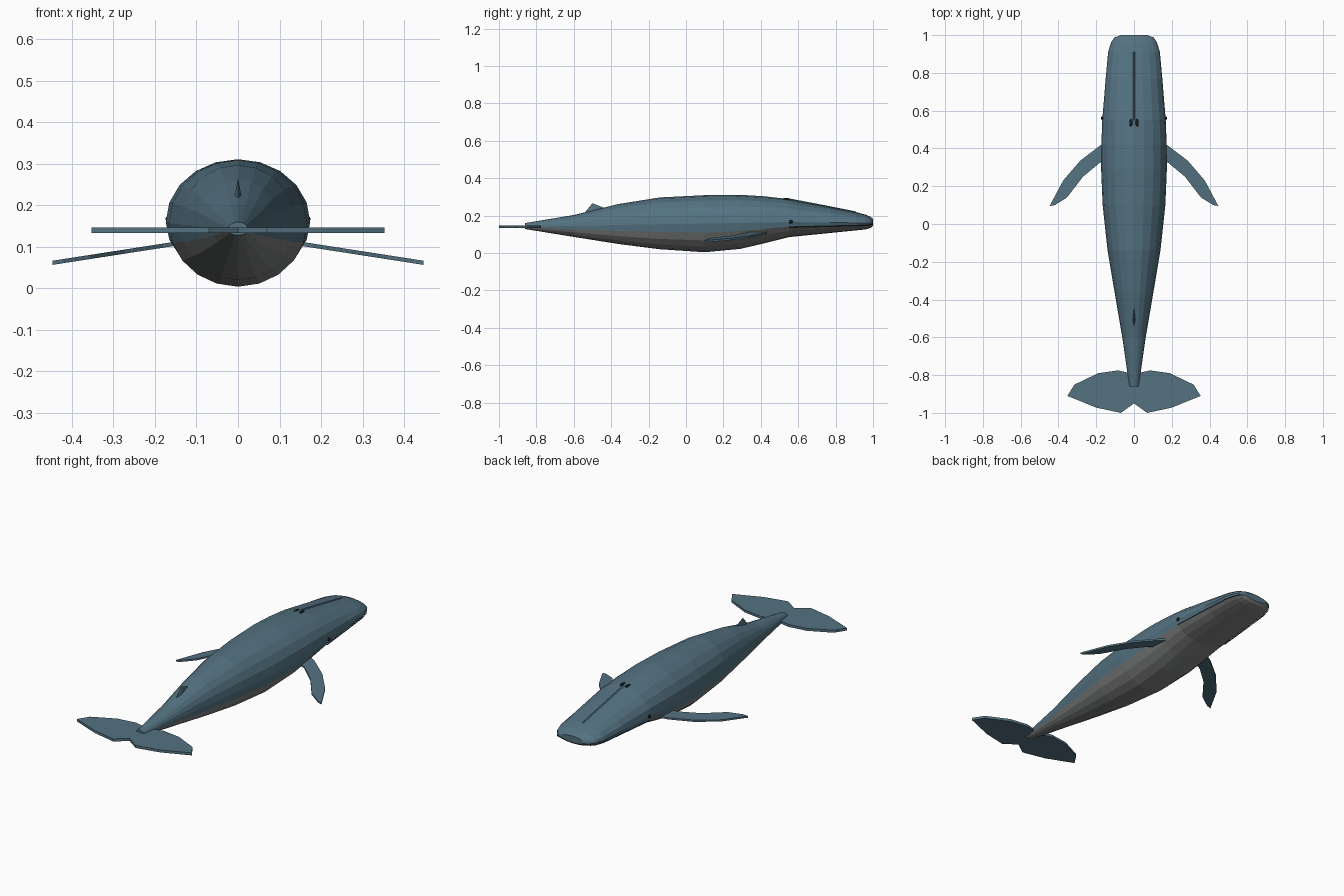
import bpy, bmesh
from math import sin, cos, pi
from mathutils import Vector

cube = bpy.data.objects.get("Cube")
if cube:
    bpy.data.objects.remove(cube)

SIDES = 20


def material(name, rgb):
    mat = bpy.data.materials.new(name)
    mat.use_nodes = True
    colour = (*rgb, 1)
    mat.diffuse_color = colour
    mat.node_tree.nodes["Principled BSDF"].inputs["Base Color"].default_value = colour
    return mat


blue = material("slate blue", (.088, .168, .22))
grey = material("belly grey", (.2, .21, .205))
dark = material("near black", (.008, .014, .018))


def finish(name, bm, *mats):
    bmesh.ops.recalc_face_normals(bm, faces=bm.faces)
    mesh = bpy.data.meshes.new(name)
    bm.to_mesh(mesh)
    bm.free()
    for mat in mats:
        mesh.materials.append(mat)
    obj = bpy.data.objects.new(name, mesh)
    bpy.context.collection.objects.link(obj)
    return obj


# Body sections from tail to snout: y, half width, belly z, widest z, back z
SECTIONS = [
    (-.86, .025, .128, .141, .16),
    (-.6, .062, .086, .145, .203),
    (-.36, .103, .048, .15, .262),
    (-.14, .14, .02, .154, .297),
    (.1, .166, .004, .157, .309),
    (.29, .174, .022, .16, .311),
    (.42, .173, .052, .163, .303),
    (.55, .168, .085, .165, .288),
    (.77, .15, .107, .163, .246),
    (.91, .137, .121, .161, .218),
    (.96, .122, .126, .161, .205),
    (.987, .104, .134, .161, .193),
    (1, .07, .145, .162, .182),
]


def ring_point(section, index, grow=0):
    y, width, low, mid, high = section
    a = 2 * pi * index / SIDES
    height = high - mid if sin(a) > 0 else mid - low
    return Vector(((width + grow) * cos(a), y, mid + (height + grow) * sin(a)))


# Body, with the belly coloured by ring position
bm = bmesh.new()
rings = [[bm.verts.new(ring_point(s, i)) for i in range(SIDES)] for s in SECTIONS]
for a, b in zip(rings, rings[1:]):
    for i in range(SIDES):
        j = (i + 1) % SIDES
        face = bm.faces.new((a[i], a[j], b[j], b[i]))
        face.material_index = int(SIDES / 2 < i < SIDES - 1)
bm.faces.new(rings[0])
bm.faces.new(rings[-1])
finish("body", bm, blue, grey)


def plate(name, outline, side, height, thickness):
    """Flat fin from an outline; height gives the middle z at each x."""
    bm = bmesh.new()
    layers = [[bm.verts.new((side * x, y, height(x) + t)) for x, y in outline]
              for t in (-thickness / 2, thickness / 2)]
    for layer in layers:
        bm.faces.new(layer)
    n = len(outline)
    for i in range(n):
        j = (i + 1) % n
        bm.faces.new((layers[0][i], layers[0][j], layers[1][j], layers[1][i]))
    return finish(name, bm, blue)


FLUKE = [(0, -.8), (.02, -.79), (.085, -.775), (.19, -.79), (.315, -.85),
         (.353, -.91), (.2, -.972), (.07, -1), (0, -.95)]
FLIPPER = [(.13, .44), (.18, .415), (.285, .335), (.375, .23), (.447, .095),
           (.42, .1), (.355, .14), (.27, .25), (.18, .325), (.13, .345)]

for side, label in ((1, "left"), (-1, "right")):
    # Tail flukes and flippers
    plate(label + "_fluke", FLUKE, side, lambda x: .14, .014)
    plate(label + "_flipper", FLIPPER, side, lambda x: .106 - (x - .16) * .155, .01)

    # Eye and blowhole
    for part, place, size in (
            ("eye", (.166, .56, .167), (.009, .011, .009)),
            ("blowhole", (.016, .535, .288), (.009, .022, .006))):
        bm = bmesh.new()
        bmesh.ops.create_uvsphere(bm, u_segments=10, v_segments=6, radius=1)
        bmesh.ops.scale(bm, vec=size, verts=bm.verts)
        bmesh.ops.translate(bm, vec=(side * place[0], *place[1:]), verts=bm.verts)
        finish(f"{label}_{part}", bm, dark)

    # Mouth line, a thin strip along the edge of the belly
    bm = bmesh.new()
    index = SIDES - 1 if side > 0 else SIDES // 2 + 1
    pairs = []
    for section in SECTIONS[-6:]:
        p = ring_point(section, index, .003)
        pairs.append([bm.verts.new(p + Vector((0, 0, dz))) for dz in (-.003, .003)])
    for a, b in zip(pairs, pairs[1:]):
        bm.faces.new((a[0], a[1], b[1], b[0]))
    finish(label + "_mouth_line", bm, dark)

# Dorsal fin, a slim swept pyramid
bm = bmesh.new()
base = [bm.verts.new(p) for p in
        ((0, -.42, .235), (.011, -.51, .205), (0, -.555, .2), (-.011, -.51, .205))]
crest = [bm.verts.new(p) for p in ((0, -.44, .242), (0, -.5, .266))]
bm.faces.new(base)
for s in (base[1], base[3]):
    bm.faces.new((base[0], s, crest[0]))
    bm.faces.new((crest[0], s, crest[1]))
    bm.faces.new((s, base[2], crest[1]))
finish("dorsal_fin", bm, blue)

# Low ridge running forward from the blowholes
bm = bmesh.new()
for a, b in zip(SECTIONS[7:9], SECTIONS[8:10]):
    ends = []
    for s in (a, b):
        ends.append([bm.verts.new((x, s[0], s[4] + z))
                     for x, z in ((-.006, -.002), (0, .004), (.006, -.002))])
    for i in range(2):
        bm.faces.new((ends[0][i], ends[0][i + 1], ends[1][i + 1], ends[1][i]))
bmesh.ops.remove_doubles(bm, verts=bm.verts, dist=.0001)
finish("head_ridge", bm, blue)
